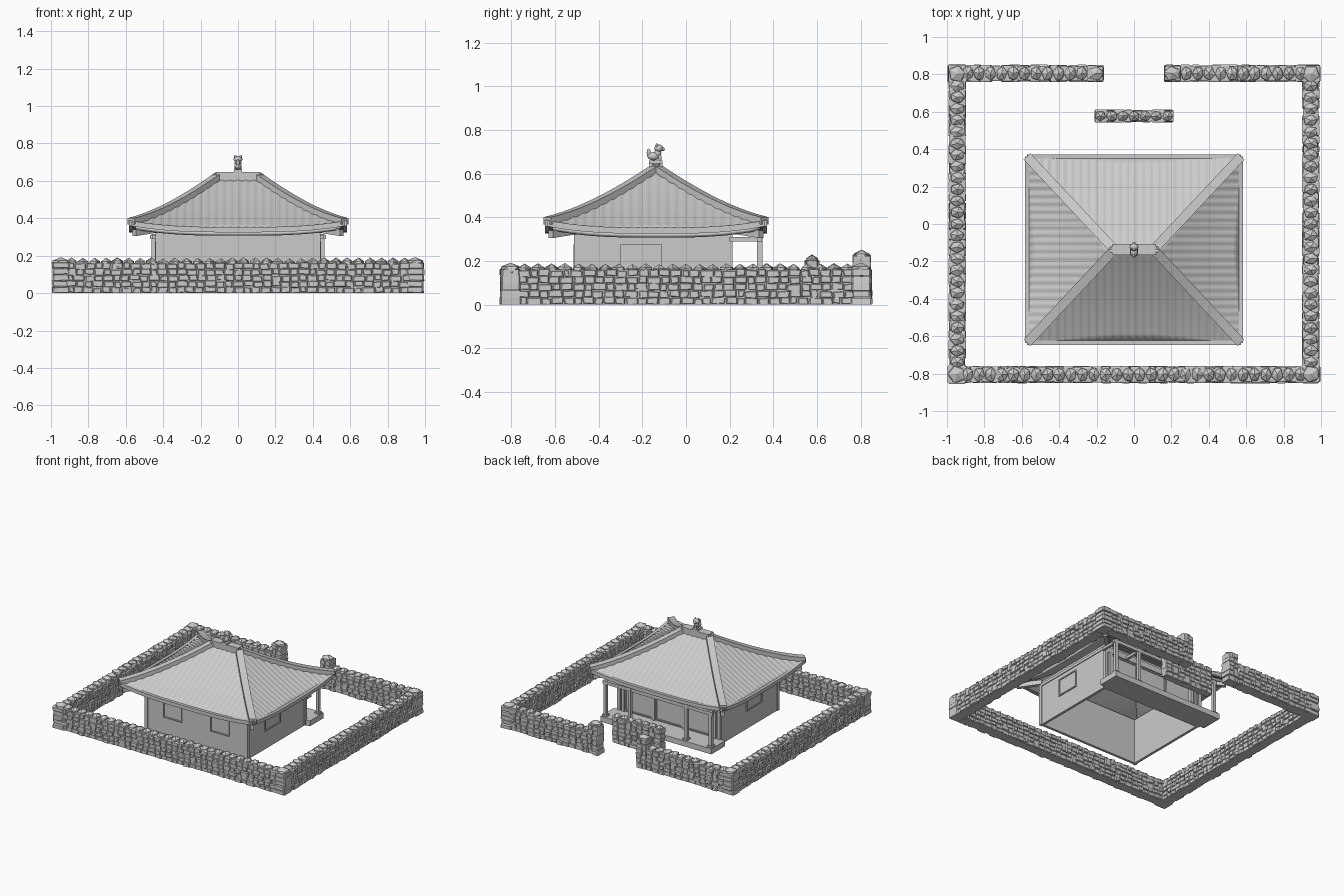
import bpy, bmesh, math, random
from mathutils import Vector

if "Cube" in bpy.data.objects:
    bpy.data.objects.remove(bpy.data.objects["Cube"])

random.seed(4)
CY = -0.137                      # roof centre in y
HX, HY, RX = 0.572, 0.498, 0.115  # roof half sizes, ridge half length


def finish(name, bm, normals=True, smooth=None):
    if normals:
        bmesh.ops.recalc_face_normals(bm, faces=bm.faces)
    me = bpy.data.meshes.new(name)
    bm.to_mesh(me)
    bm.free()
    ob = bpy.data.objects.new(name, me)
    bpy.context.collection.objects.link(ob)
    if smooth:
        bpy.context.view_layer.objects.active = ob
        ob.select_set(True)
        bpy.ops.object.shade_smooth_by_angle(angle=math.radians(smooth))
        ob.select_set(False)
    return ob


def add_box(bm, x0, x1, y0, y1, z0, z1):
    vs = bmesh.ops.create_cube(bm, size=1)["verts"]
    for v in vs:
        v.co = Vector(((x0 + x1) / 2 + v.co.x * (x1 - x0),
                       (y0 + y1) / 2 + v.co.y * (y1 - y0),
                       (z0 + z1) / 2 + v.co.z * (z1 - z0)))


def boxes(name, *specs):
    bm = bmesh.new()
    for s in specs:
        add_box(bm, *s)
    return finish(name, bm)


def loft(bm, rings):
    """Skin a list of 4-point rings and cap both ends."""
    vr = [[bm.verts.new(p) for p in r] for r in rings]
    for a, b in zip(vr, vr[1:]):
        for i in range(4):
            bm.faces.new((a[i], a[(i + 1) % 4], b[(i + 1) % 4], b[i]))
    bm.faces.new(vr[0])
    bm.faces.new(vr[-1])


def sweep(bm, pts, w, lo, hi):
    rings = []
    for i, p in enumerate(pts):
        t = pts[min(i + 1, len(pts) - 1)] - pts[max(i - 1, 0)]
        s = Vector((t.y, -t.x, 0)).normalized() * w / 2
        up = Vector((0, 0, 1))
        rings.append([p - s + up * lo, p + s + up * lo, p + s + up * hi, p - s + up * hi])
    loft(bm, rings)


# ---- dry stone walls ----
def stone(bm, run, u0, u1, w, hd, z0, z1):
    j = lambda a: random.uniform(-a, a)
    uc, zc = (u0 + u1) / 2, (z0 + z1) / 2
    cs = [(u0 + j(.004), z0 + j(.003)), (u1 + j(.004), z0 + j(.003)),
          (u1 + j(.004), z1 + j(.003)), (u0 + j(.004), z1 + j(.003))]
    rings, out = [], hd + j(.005)
    for d, k in ((-out, .78), (-out * .84, .95), (out * .84, .95), (out, .78)):
        ring = []
        for u, z in cs:
            a, b = uc + (u - uc) * k, max(0, zc + (z - zc) * k)
            ring.append((a, w + d, b) if run == "x" else (w + d, a, b))
        rings.append(ring)
    loft(bm, rings)


def cap(bm, x, y, z, rx, ry, rz):
    vs = bmesh.ops.create_icosphere(bm, subdivisions=1, radius=1)["verts"]
    a = random.uniform(0, 6)
    for v in vs:
        c, s = math.cos(a), math.sin(a)
        k = random.uniform(.92, 1.08)
        v.co = Vector((x + (v.co.x * c - v.co.y * s) * rx * k,
                       y + (v.co.x * s + v.co.y * c) * ry * k, z + v.co.z * rz))


def stone_wall(name, run, u0, u1, w, hd, top, rows, wid=.05):
    bm = bmesh.new()
    body = top - .025
    e, f = .012, hd * .8
    core = (u0 + e, u1 - e, w - f, w + f) if run == "x" else (w - f, w + f, u0 + e, u1 - e)
    add_box(bm, *core, 0, body)
    rh = body / rows
    for r in range(rows):
        n = max(1, round((u1 - u0) / wid))
        step = (u1 - u0) / n
        cuts = [u0] + [u0 + step * (i + random.uniform(-.25, .25)) for i in range(1, n)] + [u1]
        for a, b in zip(cuts, cuts[1:]):
            dz = random.uniform(-.004, .004)
            stone(bm, run, a, b, w, hd, r * rh + dz, (r + 1) * rh + dz)
    n = max(1, round((u1 - u0) / .062))          # rounded coping stones
    step = (u1 - u0) / n
    for i in range(n):
        u = u0 + step * (i + .5)
        r1, r2 = step * .56, hd * 1.02
        z = top - .03 + random.uniform(-.004, .002)
        if run == "x":
            cap(bm, u, w, z, r1, r2, .034)
        else:
            cap(bm, w, u, z, r2, r1, .034)
    finish(name, bm)


stone_wall("wall_front", "x", -.92, .92, -.805, .042, .185, 5)
for s, side in ((-1, "left"), (1, "right")):
    stone_wall("wall_" + side, "y", -.77, .77, s * .945, .043, .185, 5)
    a, b = sorted((s * .25, s * .92))
    stone_wall("wall_back_" + side, "x", a, b, .805, .042, .185, 5)
    a, b = sorted((s * .162, s * .25))
    stone_wall("gate_end_" + side, "x", a, b, .805, .042, .25, 6, .045)
    for t, fb in ((-1, "front"), (1, "back")):
        bm = bmesh.new()
        for r in range(5):                       # corner stones
            stone(bm, "x", s * .946 - .05, s * .946 + .05, t * .803, .047, r * .033, r * .033 + .033)
        cap(bm, s * .946, t * .803, .16, .05, .05, .032)
        finish("wall_corner_%s_%s" % (fb, side), bm)
stone_wall("screen_wall", "x", -.21, .21, .577, .03, .225, 6)


# ---- roof ----
def roof_z(t, c):
    return .622 - .335 * t + .058 * t * t + .034 * t ** 3 * abs(c) ** 3


def side_dims(out, inset=0):
    hx, hy = HX - inset, HY - inset
    return (hx, RX, 0, hy) if out[1] else (hy, 0, RX, hx)


def roof_pt(out, s, t, inset=0):
    L, r, d0, d1 = side_dims(out, inset)
    d = d0 + (d1 - d0) * t
    half = r + (L - r) * t
    c = min(1, abs(s) / half) if half > 1e-6 else 1
    return Vector((out[0] * d - out[1] * s, CY + out[1] * d + out[0] * s, roof_z(t, c)))


SIDES = ((0, -1), (1, 0), (0, 1), (-1, 0))


def roof_shell(name, inset, dz, ripple, step, thick):
    bm = bmesh.new()
    for out in SIDES:
        L, r, _, _ = side_dims(out, inset)
        n, m, grid = 2 * round(L / step), 10, []
        for i in range(n + 1):
            s = -L + 2 * L * i / n
            t0 = max(0, (abs(s) - r) / (L - r))
            wave = ripple * math.cos(2 * math.pi * s / .042)
            col = []
            for k in range(m + 1):
                p = roof_pt(out, s, t0 + (1 - t0) * k / m, inset)
                p.z += dz + wave
                col.append(bm.verts.new(p))
            grid.append(col)
        for a, b in zip(grid, grid[1:]):
            for k in range(m):
                bm.faces.new((a[k], a[k + 1], b[k + 1], b[k]))
    bmesh.ops.remove_doubles(bm, verts=bm.verts, dist=1e-4)
    ob = finish(name, bm, False, 40)
    md = ob.modifiers.new("thickness", "SOLIDIFY")
    md.thickness, md.offset = thick, -1


roof_shell("roof_tiles", 0, 0, .0035, .0105, .018)
roof_shell("roof_underside", .022, -.022, 0, .04, .018)

bm = bmesh.new()
for sx in (-1, 1):
    for sy in (-1, 1):                           # hip ridges
        pts = [Vector((sx * (RX - .01 + (HX - RX + .01) * t), CY + sy * HY * t, roof_z(t, 1)))
               for t in [i / 12 for i in range(13)]]
        sweep(bm, pts, .05, -.012, .022)
finish("hip_ridges", bm)

bm = bmesh.new()
for out in SIDES:                                # raised eave edge
    L = side_dims(out)[0]
    sweep(bm, [roof_pt(out, -L + 2 * L * i / 24, 1) for i in range(25)], .022, -.02, .008)
finish("eave_trim", bm)

bm = bmesh.new()
for sx in (-1, 1):
    for sy in (-1, 1):                           # diagonal corner rafters
        sweep(bm, [Vector((sx * .43, CY + sy * .36, .345)),
                   Vector((sx * .555, CY + sy * .482, .325))], .028, -.02, .015)
finish("corner_rafters", bm)
boxes("ridge_cap", (-.117, .117, CY - .03, CY + .03, .595, .648))

# ---- guardian animal on the ridge ----
boxes("figure_base", (-.022, .022, CY - .032, CY + .03, .645, .661))
bm = bmesh.new()
for y, z, rx, ry, rz, x in ((-.012, .68, .02, .028, .019, 0), (.008, .695, .018, .016, .022, 0),
                            (.012, .716, .024, .02, .018, 0), (.03, .712, .012, .01, .009, 0),
                            (-.034, .695, .008, .009, .02, 0),
                            (.004, .73, .007, .006, .009, .014), (.004, .73, .007, .006, .009, -.014),
                            (.018, .672, .007, .008, .014, .013), (.018, .672, .007, .008, .014, -.013)):
    for v in bmesh.ops.create_uvsphere(bm, u_segments=12, v_segments=8, radius=1)["verts"]:
        v.co = Vector((x + v.co.x * rx, CY + y + v.co.y * ry, z + v.co.z * rz))
finish("ridge_figure", bm, smooth=50)

# ---- house body ----
W, F, B, T = .435, -.507, .2, .35
boxes("house_walls", (-W, W, F, F + .02, 0, T), (-W, -W + .02, F, B, 0, T),
      (W - .02, W, F, B, 0, T), (-W, W, B - .02, B, 0, T))
boxes("wall_beams", (-W - .006, W + .006, F - .006, F, .308, .33),
      (-W - .006, W + .006, B, B + .01, .285, .33),
      (-W - .006, -W, F, B, .308, .33), (W, W + .006, F, B, .308, .33))
boxes("corner_posts", *[(x - .012, x + .012, y - .012, y + .012, 0, .32)
                        for x in (-W + .006, W - .006) for y in (F + .006, B)])


def window(name, axis, w, sgn, u0, u1, z0, z1):
    """Pane with a raised frame on the outside of a wall plane."""
    def spec(a, b, c, d, depth):
        lo, hi = sorted((w - sgn * .005, w + sgn * depth))
        return (a, b, lo, hi, c, d) if axis == "x" else (lo, hi, a, b, c, d)
    f = .009
    boxes(name, spec(u0, u1, z0, z1, .002), spec(u0, u1, z0, z0 + f, .008),
          spec(u0, u1, z1 - f, z1, .008), spec(u0, u0 + f, z0, z1, .008),
          spec(u1 - f, u1, z0, z1, .008))


for s, side in ((-1, "left"), (1, "right")):
    a, b = sorted((s * .122, s * .283))
    window("window_front_" + side, "x", F, -1, a, b, .14, .275)
    window("window_side_" + side, "y", s * W, s, -.3, -.11, .14, .275)
for i in (-1, 0, 1):
    window("sliding_door_%d" % (i + 2), "x", B, 1, i * .26 - .115, i * .26 + .115, .05, .28)
boxes("door_posts", *[(x - .011, x + .011, B, B + .014, .04, .29) for x in (-.39, -.13, .13, .39)])

# ---- veranda ----
boxes("veranda_floor", (-.475, .475, B, .368, 0, .042))
PX = (-.45, -.24, .24, .45)
boxes("veranda_posts", *[(x - .012, x + .012, .326, .35, .04, .315) for x in PX])
boxes("post_bases", *[(x - .02, x + .02, .318, .358, .04, .055) for x in PX])
boxes("veranda_beams", (-.47, .47, .327, .349, .288, .312),
      *[(x - .009, x + .009, B, .34, .29, .31) for x in PX])
